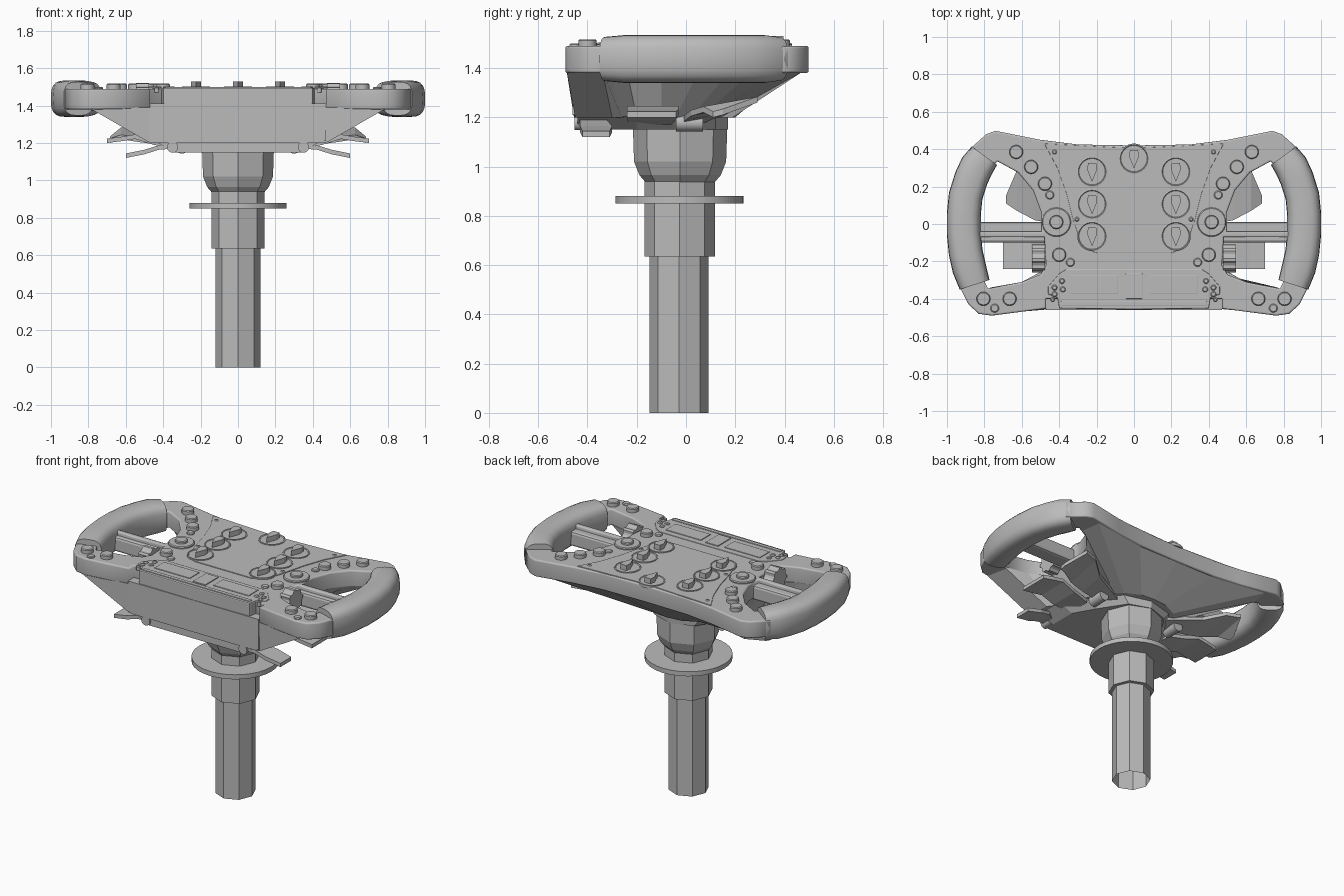
import bpy, bmesh, math
from mathutils import Vector

cube = bpy.data.objects.get("Cube")
if cube:
    bpy.data.objects.remove(cube)

grey = bpy.data.materials.new("plain_grey")
grey.use_nodes = True
COLOUR = (0.5, 0.5, 0.5, 1)
grey.diffuse_color = COLOUR
grey.node_tree.nodes["Principled BSDF"].inputs["Base Color"].default_value = COLOUR
SIDES = (("left", 1), ("right", -1))


def finish(obj, smooth=False, bevel=0):
    if bevel:
        m = obj.modifiers.new("edge", "BEVEL")
        m.width, m.segments, m.limit_method = bevel, 2, "ANGLE"
    if smooth:
        bpy.ops.object.select_all(action="DESELECT")
        obj.select_set(True)
        bpy.context.view_layer.objects.active = obj
        bpy.ops.object.shade_smooth_by_angle(angle=math.radians(40))
    return obj


def loft(name, rings, smooth=False, bevel=0, caps=True):
    bm = bmesh.new()
    rows = [[bm.verts.new(p) for p in ring] for ring in rings]
    n = len(rows[0])
    for a, b in zip(rows, rows[1:]):
        for i in range(n):
            j = (i + 1) % n
            bm.faces.new((a[i], a[j], b[j], b[i]))
    if caps:
        bm.faces.new(rows[0][::-1])
    bm.faces.new(rows[-1])
    bmesh.ops.recalc_face_normals(bm, faces=bm.faces)
    mesh = bpy.data.meshes.new(name)
    bm.to_mesh(mesh)
    bm.free()
    mesh.materials.append(grey)
    obj = bpy.data.objects.new(name, mesh)
    bpy.context.collection.objects.link(obj)
    return finish(obj, smooth, bevel)


def prism(name, pts, z0, z1, bevel=0):
    return loft(name, [[(x, y, z) for x, y in pts] for z in (z0, z1)], bevel=bevel)


def box(name, x0, x1, y0, y1, z0, z1, bevel=0):
    return prism(name, [(x0, y0), (x1, y0), (x1, y1), (x0, y1)], z0, z1, bevel)


def circle(x, y, z, r, n):
    return [(x + r * math.cos(math.tau * i / n), y + r * math.sin(math.tau * i / n), z)
            for i in range(n)]


def turned(name, x, y, profile, n=24, smooth=True, caps=True):
    return loft(name, [circle(x, y, z, r, n) for r, z in profile], smooth, caps=caps)


def button(name, x, y, r, top, base=1.47):
    turned(name, x, y, [(r, base), (r, top - .005), (r - .005, top)])


def both(half):
    """Close a right-hand half outline by mirroring it in x."""
    return half + [(-x, y) for x, y in reversed(half) if x > 0]


# Steering column
turned("column_shaft", 0, -.028, [(.12, 0), (.12, .64)], 8, False, False)
turned("column_sleeve", 0, -.026, [(.143, .635), (.143, .94)], 8, False)
turned("column_flange", 0, -.026, [(.26, .85), (.26, .88)], 32)
turned("column_hub", 0, -.024, [(.135, .93), (.165, .965), (.187, 1.02), (.192, 1.17)], 8, False)

# Face plate with hand openings
outline = both([(0, .42), (.3, .425), (.5, .45), (.74, .498), (.79, .48), (.885, .395),
                (.85, .35), (.93, .2), (.965, .05), (.96, -.1), (.91, -.32), (.925, -.35),
                (.885, -.43), (.83, -.48), (.76, -.49), (.47, -.452), (.47, -.4), (0, -.4)])
upper_gap = [(.73, .335), (.62, .275), (.54, .18), (.495, .06), (.495, -.04), (.85, -.04),
             (.85, .06), (.82, .2), (.78, .29)]
lower_gap = [(.85, -.07), (.48, -.07), (.47, -.22), (.5, -.27), (.6, -.31), (.78, -.345),
             (.83, -.25)]
curve = bpy.data.curves.new("face_plate", "CURVE")
curve.dimensions, curve.fill_mode = "2D", "BOTH"
curve.extrude, curve.bevel_depth, curve.offset = .045, .01, -.01
loops = [outline] + [[(s * x, y) for x, y in g] for g in (upper_gap, lower_gap) for _, s in SIDES]
for pts in loops:
    sp = curve.splines.new("POLY")
    sp.points.add(len(pts) - 1)
    for p, (x, y) in zip(sp.points, pts):
        p.co = (x, y, 0, 1)
    sp.use_cyclic_u = True
curve.materials.append(grey)
plate = bpy.data.objects.new("face_plate", curve)
bpy.context.collection.objects.link(plate)
plate.location.z = 1.435
bpy.ops.object.select_all(action="DESELECT")
plate.select_set(True)
bpy.context.view_layer.objects.active = plate
bpy.ops.object.convert(target="MESH")

# Tapering housing underneath
top = both([(0, .42), (.3, .42), (.7, .48), (.72, .345), (.62, .275), (.54, .18), (.49, .05),
            (.48, -.1), (.47, -.24), (.6, -.31), (.77, -.34), (.8, -.485), (.47, -.455), (0, -.46)])
base = both([(0, .2), (.1, .19), (.2, .14), (.24, .1), (.27, .06), (.3, .02), (.33, -.04),
             (.36, -.1), (.4, -.2), (.43, -.26), (.46, -.3), (.47, -.45), (.44, -.455), (0, -.455)])
loft("housing", [[(x, y, 1.2) for x, y in base], [(x, y, 1.39) for x, y in top]])
box("front_panel", -.47, .47, -.46, -.38, 1.21, 1.41)
foot = both([(0, .17), (.17, .12), (.3, -.05), (.4, -.2), (.4, -.44), (0, -.44)])
loft("paddle_base", [[(x * .85, y, 1.15) for x, y in foot], [(x * 1.08, y, 1.203) for x, y in foot]])

# Display unit with screens
screen_case = both([(0, -.24), (.36, -.24), (.4, -.265), (.46, -.335), (.46, -.375), (.41, -.395),
                    (.4, -.452), (0, -.457)])
prism("display_unit", screen_case, 1.40, 1.495, .006)
box("display_centre", -.045, .045, -.4, -.265, 1.49, 1.501, .003)
box("display_strip", -.39, .39, -.437, -.412, 1.49, 1.5, .003)
for side, s in SIDES:
    x0, x1 = sorted((s * .085, s * .34))
    box(side + "_screen", x0, x1, -.375, -.275, 1.49, 1.5, .003)
    for x, y in ((.385, -.305), (.425, -.34), (.38, -.35), (.425, -.375)):
        button(side + "_display_button", s * x, y, .015, 1.503)

# Raised centre panel
panel = both([(0, .405), (.48, .43), (.41, .3), (.36, .16), (.325, .02), (.29, -.08),
              (.25, -.135), (.2, -.155), (0, -.155)])
prism("centre_panel", panel, 1.48, 1.495, .002)

# Rotary selectors with pointers
knobs = [(0, .35)] + [(s * .224, y) for _, s in SIDES for y in (.28, .107, -.065)]
pointer = [(0, -.055), (.026, .01), (.022, .045), (-.022, .045), (-.026, .01)]
for x, y in knobs:
    turned("selector_dial", x, y, [(.08, 1.48), (.08, 1.499), (.074, 1.501), (.07, 1.497)], 32)
    prism("selector_pointer", [(x + a, y + b) for a, b in pointer], 1.49, 1.53)

for side, s in SIDES:
    # Push buttons, thumb dial and screws
    for x, y in ((.63, .385), (.55, .305), (.476, .215), (.805, -.4), (.665, -.4), (.4, -.165)):
        button(side + "_push_button", s * x, y, .037, 1.517)
    button(side + "_thumb_dial", s * .415, .01, .078, 1.502)
    button(side + "_thumb_dial_cap", s * .415, .01, .037, 1.517)
    for x, y, r in ((.45, .155, .023), (.34, -.205, .023), (.745, -.45, .023),
                    (.425, .385, .012), (.305, .025, .012), (.435, -.405, .012)):
        button(side + "_screw", s * x, y, r, 1.5)

    # Ridged thumb wheel
    wheel = []
    for x in (.475, .545):
        wheel.append([(s * x, -.185 + r * math.cos(a), 1.445 + r * math.sin(a))
                      for i in range(32) for a in [math.tau * i / 32]
                      for r in [.075 if i % 4 < 2 else .064]])
    loft(side + "_thumb_wheel", wheel)

    # Spoke between body and grip
    x0, x1 = sorted((s * .44, s * .88))
    box(side + "_spoke", x0, x1, -.1, .01, 1.37, 1.465, .015)

    # Padded grip swept along the rim
    path = [Vector(p) for p in ((.8, .365), (.84, .31), (.87, .245), (.9, .15), (.91, .05), (.91, -.05),
                                (.9, -.15), (.88, -.24), (.852, -.325))]
    rings = []
    for i, p in enumerate(path):
        t = (path[min(i + 1, len(path) - 1)] - path[max(i - 1, 0)]).normalized()
        nx, ny = -t.y, t.x
        k = .92 if i in (0, len(path) - 1) else 1
        ring = []
        for j in range(20):
            c, d = math.cos(math.tau * j / 20), math.sin(math.tau * j / 20)
            u = math.copysign(abs(c) ** .65, c) * .091 * k
            v = math.copysign(abs(d) ** .65, d) * .098 * k
            ring.append((s * (p.x + nx * u), p.y + ny * u, 1.437 + v))
        rings.append(ring)
    loft(side + "_grip", rings, True)

    # Paddles: sections of x, near y, far y, near z, far z
    paddles = {
        "upper": [(.2, -.02, .08, 1.17, 1.18), (.42, 0, .17, 1.19, 1.22), (.53, .02, .26, 1.205, 1.255),
                  (.625, .07, .29, 1.22, 1.26), (.685, .11, .15, 1.2, 1.21)],
        "middle": [(.33, -.23, -.06, 1.17, 1.17), (.45, -.24, -.04, 1.19, 1.19),
                   (.55, -.24, -.03, 1.222, 1.222), (.62, -.24, -.03, 1.21, 1.21),
                   (.7, -.24, -.04, 1.2, 1.2)],
        "lower": [(.33, -.44, -.38, 1.17, 1.17), (.42, -.43, -.32, 1.165, 1.165),
                  (.5, -.43, -.3, 1.14, 1.14), (.6, -.42, -.31, 1.12, 1.12)]}
    for name, cuts in paddles.items():
        loft(side + "_" + name + "_paddle",
             [[(s * x, a, za), (s * x, b, zb), (s * x, b, zb + .024), (s * x, a, za + .024)]
              for x, a, b, za, zb in cuts])

    # Paddle hinge pins
    for y0, y1, x, r in ((-.452, -.38, .35, .03), (-.04, .07, .3, .035)):
        loft(side + "_hinge", [[(s * x + a, y, 1.178 + b) for a, b, _ in circle(0, 0, 0, r, 16)]
                               for y in (y0, y1)], True)
